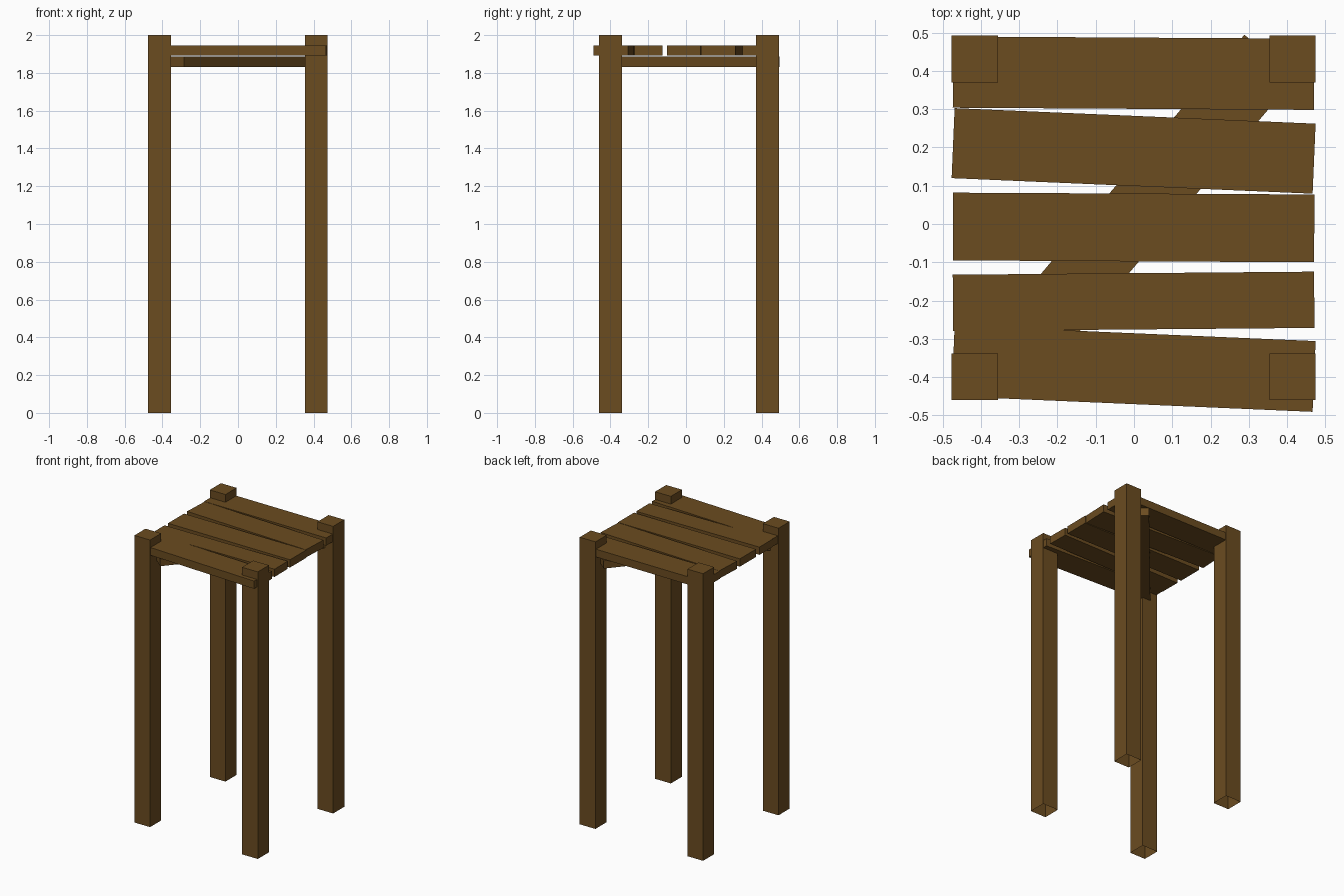
import bpy, bmesh
from math import radians
from mathutils import Matrix

if "Cube" in bpy.data.objects:
    bpy.data.objects.remove(bpy.data.objects["Cube"])

wood = bpy.data.materials.new("brown wood")
wood.diffuse_color = (0.147, 0.072, 0.0145, 1)
wood.use_nodes = True
wood.node_tree.nodes["Principled BSDF"].inputs["Base Color"].default_value = wood.diffuse_color


def box(name, center, size, angle=0.0, open_bottom=False):
    """Flat-shaded box turned about z, optionally without its bottom face."""
    bm = bmesh.new()
    bmesh.ops.create_cube(bm, size=1, matrix=Matrix.Diagonal((*size, 1)))
    if open_bottom:
        bm.normal_update()
        low = [f for f in bm.faces if f.normal.z < -0.9]
        bmesh.ops.delete(bm, geom=low, context='FACES_ONLY')
    mesh = bpy.data.meshes.new(name)
    bm.to_mesh(mesh)
    bm.free()
    mesh.materials.append(wood)
    obj = bpy.data.objects.new(name, mesh)
    obj.location = center
    obj.rotation_euler.z = angle
    bpy.context.collection.objects.link(obj)
    return obj


# Four square legs, open underneath
for depth, y in (("front", -0.399), ("back", 0.431)):
    for side, x in (("left", -0.416), ("right", 0.414)):
        box(f"{depth}_{side}_leg", (x, y, 1.0), (0.121, 0.122, 2.0), open_bottom=True)

# Five uneven seat planks, front to back: centre y, width, twist
planks = [
    (-0.378, 0.185, -0.043),
    (-0.202, 0.147, 0.0085),
    (-0.009, 0.177, -0.005),
    (0.191, 0.183, -0.043),
    (0.394, 0.186, -0.006),
]
for i, (y, width, twist) in enumerate(planks, 1):
    box(f"seat_plank_{i}", (-0.001, y, 1.919), (0.944, width, 0.054), twist)

# Diagonal brace under the planks
box("diagonal_brace", (0.0015, 0.023, 1.859), (1.09, 0.174, 0.054), radians(49.6))
